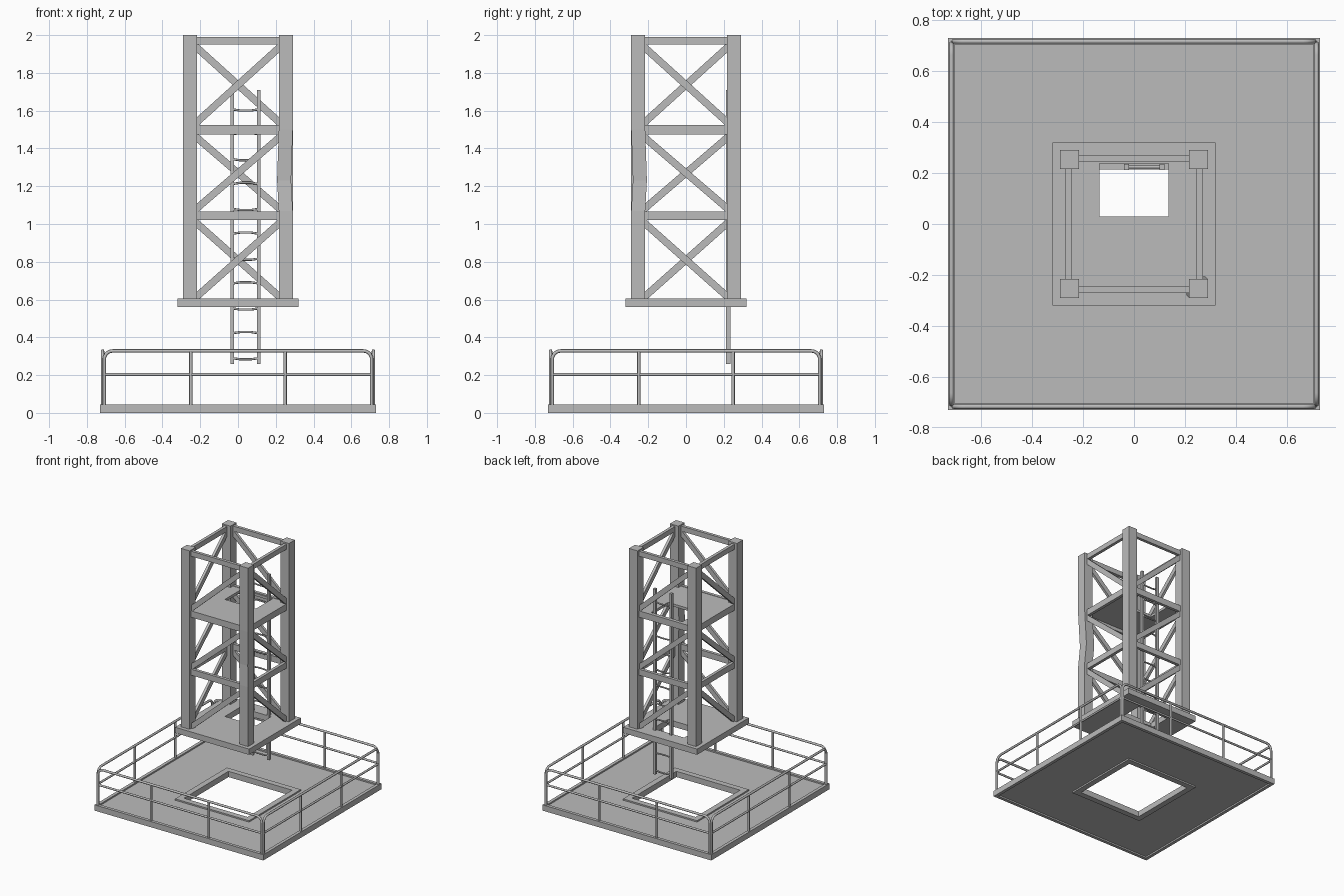
import bpy, math
from mathutils import Vector, Matrix

if "Cube" in bpy.data.objects:
    bpy.data.objects.remove(bpy.data.objects["Cube"])

GREY = (0.5, 0.5, 0.5, 1)
steel = bpy.data.materials.new("grey_steel")
steel.use_nodes = True
steel.diffuse_color = GREY
steel.node_tree.nodes["Principled BSDF"].inputs["Base Color"].default_value = GREY


def add_mesh(name, verts, faces):
    mesh = bpy.data.meshes.new(name)
    mesh.from_pydata(verts, [], faces)
    mesh.materials.append(steel)
    obj = bpy.data.objects.new(name, mesh)
    bpy.context.collection.objects.link(obj)
    return obj


def loft(name, sections):
    """Closed prism through matching quads listed from bottom to top."""
    verts = [v for s in sections for v in s]
    n = len(sections)
    faces = [(3, 2, 1, 0), tuple(range(4 * n - 4, 4 * n))]
    for k in range(n - 1):
        for i in range(4):
            j = (i + 1) % 4
            faces.append((4*k + i, 4*k + j, 4*k + 4 + j, 4*k + 4 + i))
    return add_mesh(name, verts, faces)


def rect(x0, x1, y0, y1, z):
    return [(x0, y0, z), (x1, y0, z), (x1, y1, z), (x0, y1, z)]


def box(name, x0, x1, y0, y1, z0, z1):
    return loft(name, [rect(x0, x1, y0, y1, z0), rect(x0, x1, y0, y1, z1)])


def holed_plate(name, half, hole, z0, z1):
    """Square plate with a rectangular opening (x0, x1, y0, y1)."""
    outer = (-half, half, -half, half)
    verts = rect(*outer, z0) + rect(*hole, z0) + rect(*outer, z1) + rect(*hole, z1)
    faces = []
    for i in range(4):
        j = (i + 1) % 4
        faces += [(i, 4 + i, 4 + j, j), (8 + i, 8 + j, 12 + j, 12 + i),
                  (i, j, 8 + j, 8 + i), (4 + j, 4 + i, 12 + i, 12 + j)]
    return add_mesh(name, verts, faces)


def square(h):
    return (-h, h, -h, h)


def pipe(name, points, radius):
    curve = bpy.data.curves.new(name, "CURVE")
    curve.dimensions = "3D"
    curve.bevel_depth = radius
    curve.bevel_resolution = 2
    curve.use_fill_caps = True
    spline = curve.splines.new("POLY")
    spline.points.add(len(points) - 1)
    for p, co in zip(spline.points, points):
        p.co = (*co, 1)
    curve.materials.append(steel)
    obj = bpy.data.objects.new(name, curve)
    bpy.context.collection.objects.link(obj)
    bpy.ops.object.select_all(action="DESELECT")
    obj.select_set(True)
    bpy.context.view_layer.objects.active = obj
    bpy.ops.object.convert(target="MESH")
    bpy.ops.object.shade_smooth_by_angle(angle=math.radians(50))
    return bpy.context.object


def turn(obj, quarter):
    obj.data.transform(Matrix.Rotation(quarter * math.pi / 2, 4, "Z"))


# Lower deck: outer frame, recessed floor, rim around the opening
holed_plate("deck_frame", 0.73, square(0.705), 0, 0.045)
holed_plate("deck_floor", 0.71, square(0.30), 0.012, 0.034)
holed_plate("deck_opening_rim", 0.32, square(0.275), 0, 0.045)

# Tower base and upper landing, each with a ladder hatch
holed_plate("tower_base", 0.32, (-0.135, 0.135, 0.03, 0.215), 0.56, 0.605)
holed_plate("upper_landing", 0.25, (-0.135, 0.135, 0.03, 0.237), 1.5, 1.52)

# Corner posts, the front left one slightly dented
for sx in (-1, 1):
    for sy in (-1, 1):
        levels = [(0.6, 0), (2.0, 0)]
        if (sx, sy) == (1, -1):
            levels[1:1] = [(1.07, 0), (1.23, 0.009), (1.5, 0)]
        sections = []
        for z, dent in levels:
            cx, cy = sx * (0.253 - dent), sy * (0.253 - dent)
            sections.append(rect(cx - 0.037, cx + 0.037, cy - 0.037, cy + 0.037, z))
        side = "left" if sx > 0 else "right"
        loft(f"{'front' if sy < 0 else 'back'}_{side}_post", sections)

# Four braced faces: cross beams and one diagonal per bay
BEAMS = [(1.02, 1.067), (1.473, 1.523), (1.95, 1.99)]
BAYS = [(0.6, 1.02), (1.067, 1.473), (1.523, 1.95)]
for q, face in enumerate(("front", "left", "back", "right")):
    for z0, z1 in BEAMS:
        turn(box(f"{face}_beam", -0.23, 0.23, -0.27, -0.246, z0, z1), q)
    slope = 1 if q % 2 == 0 else -1
    for z0, z1 in BAYS:
        a = Vector((-0.225 * slope, 0, z0 + 0.01))
        b = Vector((0.225 * slope, 0, z1 - 0.01))
        d = (b - a).normalized()
        w = Vector((-d.z, 0, d.x)) * 0.019
        ends = [[p + w + Vector((0, -0.268, 0)), p - w + Vector((0, -0.268, 0)),
                 p - w + Vector((0, -0.248, 0)), p + w + Vector((0, -0.248, 0))]
                for p in (a, b)]
        brace = loft(f"{face}_diagonal", ends)
        turn(brace, q)

# Ladder: two flat rails and slightly sagging rungs
for x in (-0.03, 0.11):
    box("ladder_rail", x - 0.01, x + 0.01, 0.213, 0.235, 0.26, 1.71)
for i in range(11):
    z = 0.29 + 0.1317 * i
    sag = 0.006 * (-1) ** i
    pipe("ladder_rung", [(-0.03, 0.224, z), (0.01, 0.224, z - sag),
                         (0.07, 0.224, z - sag), (0.11, 0.224, z)], 0.006)

# Handrails: bent hoop, middle rail and two uprights on every side
Y, END, TOP, BEND = -0.717, 0.708, 0.328, 0.045
arc = [(END - BEND + BEND * math.cos(t * math.pi / 10), Y,
        TOP - BEND + BEND * math.sin(t * math.pi / 10)) for t in range(6)]
hoop = [(END, Y, 0.03)] + arc
hoop += [(-x, y, z) for x, y, z in reversed(hoop)]
for q, face in enumerate(("front", "left", "back", "right")):
    parts = [pipe(f"{face}_handrail", hoop, 0.009),
             pipe(f"{face}_middle_rail", [(-END, Y, 0.203), (END, Y, 0.203)], 0.008)]
    for x in (-0.25, 0.25):
        parts.append(pipe(f"{face}_rail_upright", [(x, Y, 0.03), (x, Y, TOP)], 0.009))
    for part in parts:
        turn(part, q)

bpy.ops.object.select_all(action="DESELECT")
